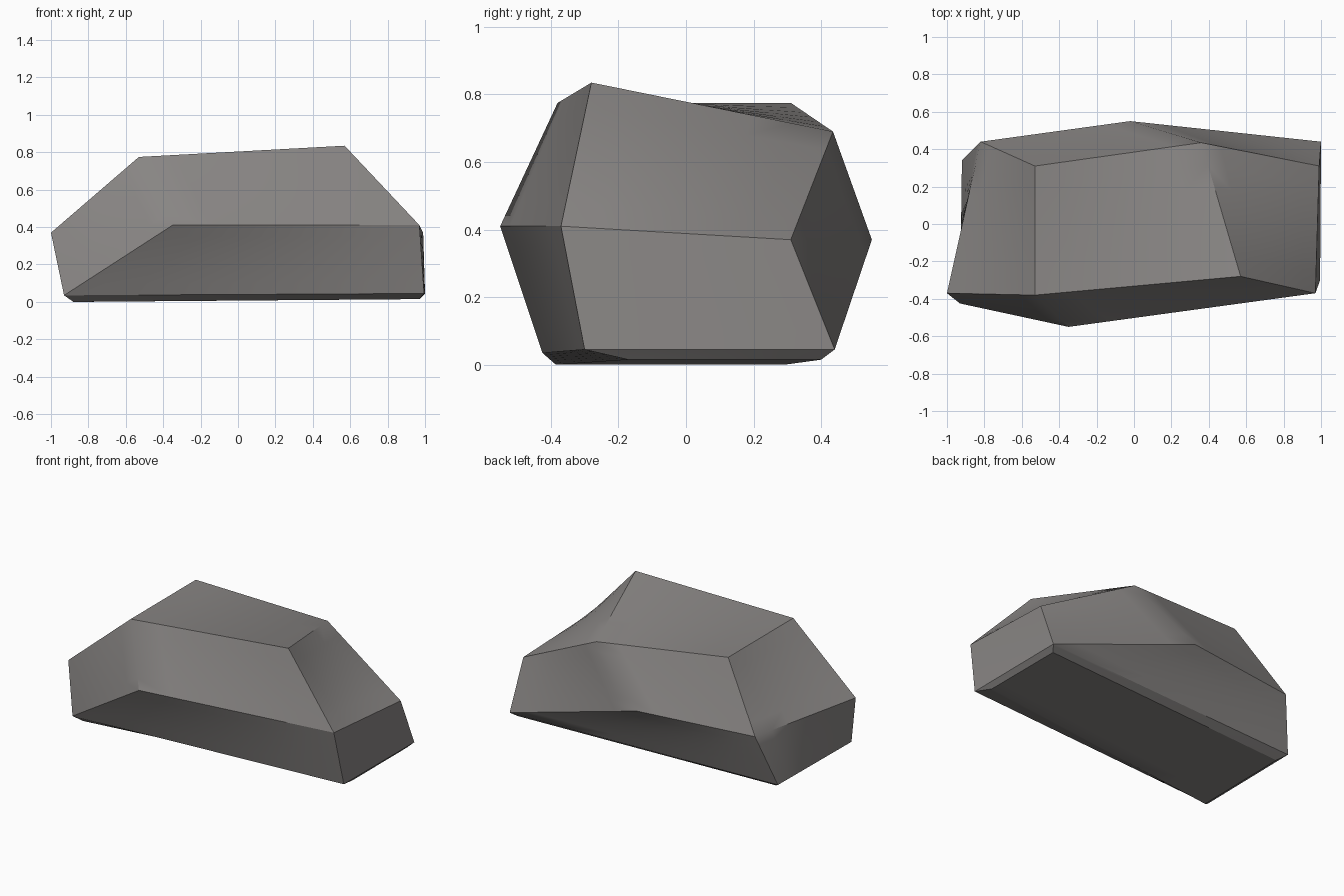
import bpy, bmesh

if "Cube" in bpy.data.objects:
    bpy.data.objects.remove(bpy.data.objects["Cube"])

stone = bpy.data.materials.new("warm grey stone")
stone.diffuse_color = (0.25, 0.238, 0.232, 1)
stone.use_nodes = True
stone.node_tree.nodes["Principled BSDF"].inputs["Base Color"].default_value = stone.diffuse_color

bm = bmesh.new()


def points(*coords):
    return [bm.verts.new(c) for c in coords]


# Levels of the boulder, from the top down
tfl, tfr, tbr, tbl = points((-.53, -.38, .775), (.57, -.28, .835), (.36, .435, .69), (-.53, .31, .775))
ml, mf, mr = points((-1, -.37, .37), (-.35, -.55, .41), (.97, -.37, .41))
nr, nb, nl = points((.99, .31, .37), (-.02, .55, .37), (-.82, .44, .37))
low = points((-.93, -.425, .035), (.995, -.30, .045), (1, .44, .045), (-.92, .34, .035))
base = points((-.88, -.385, 0), (.97, -.17, .015), (.97, .40, .015), (-.87, .29, 0))
lfl, lfr, lbr, lbl = low

faces = [
    (tfl, tfr, tbr, tbl),                                   # top
    (tfl, mf, mr, tfr), (ml, lfl, mf, tfl), (lfl, lfr, mr, mf),   # front
    (tbr, nb, nl, tbl), (nr, lbr, nb, tbr), (lbr, lbl, nl, nb),   # back
    (mr, nr, tbr, tfr), (lfr, lbr, nr, mr),                 # right
    (nl, ml, tfl, tbl), (lbl, lfl, ml, nl),                 # left
    tuple(reversed(base)),                                  # underside
]
# Narrow bevel around the foot
for i in range(4):
    j = (i + 1) % 4
    faces.append((low[i], base[i], base[j], low[j]))
for f in faces:
    bm.faces.new(f)

# Curve the twisted quads gently by even subdivision
bmesh.ops.subdivide_edges(bm, edges=bm.edges[:], cuts=5, use_grid_fill=True)
bmesh.ops.recalc_face_normals(bm, faces=bm.faces[:])

mesh = bpy.data.meshes.new("boulder")
bm.to_mesh(mesh)
bm.free()
mesh.materials.append(stone)
boulder = bpy.data.objects.new("boulder", mesh)
bpy.context.collection.objects.link(boulder)
bpy.context.view_layer.objects.active = boulder
boulder.select_set(True)
bpy.ops.object.shade_smooth_by_angle(angle=0.5)
